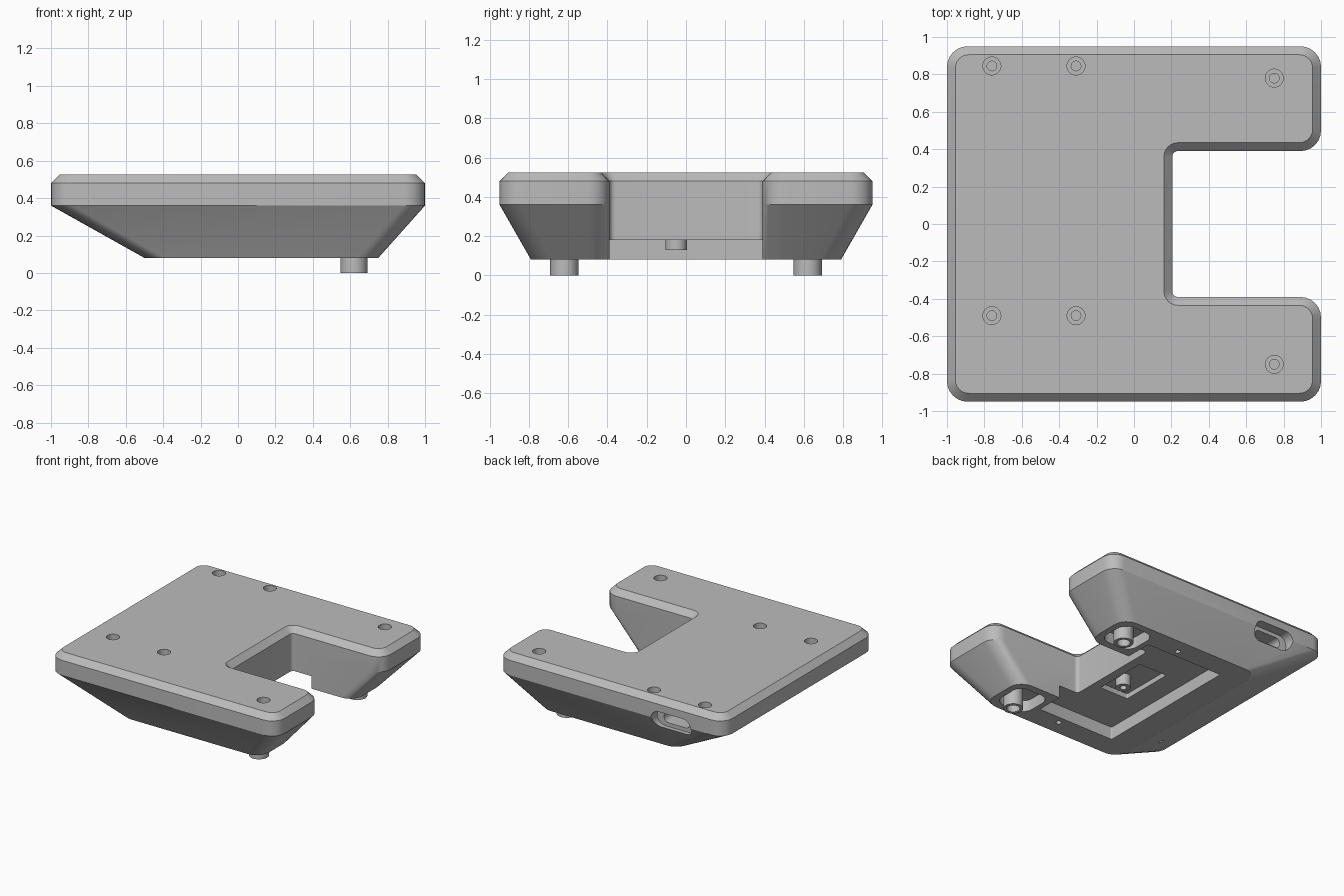
import bpy, bmesh, math
from mathutils import Vector

cube = bpy.data.objects.get("Cube")
if cube:
    bpy.data.objects.remove(cube, do_unlink=True)

grey = bpy.data.materials.new("plain grey")
grey.use_nodes = True
grey.diffuse_color = (0.5, 0.5, 0.5, 1)
grey.node_tree.nodes["Principled BSDF"].inputs["Base Color"].default_value = grey.diffuse_color


def rounded(corners, steps=6):
    """Round each (x, y, radius) corner of an outline with right angles."""
    pts, n = [], len(corners)
    for i, (x, y, r) in enumerate(corners):
        p = Vector((x, y))
        a = (Vector(corners[i - 1][:2]) - p).normalized()
        b = (Vector(corners[(i + 1) % n][:2]) - p).normalized()
        for k in range(steps + 1):
            t = k / steps * math.pi / 2
            pts.append(p + r * (a * (1 - math.sin(t)) + b * (1 - math.cos(t))))
    return pts


def loft(name, rings):
    """Join rings of 3D points into a closed solid."""
    bm = bmesh.new()
    loops = [[bm.verts.new(p) for p in ring] for ring in rings]
    n = len(loops[0])
    for low, high in zip(loops, loops[1:]):
        for i in range(n):
            j = (i + 1) % n
            bm.faces.new((low[i], low[j], high[j], high[i]))
    bm.faces.new(loops[0][::-1])
    bm.faces.new(loops[-1])
    bmesh.ops.recalc_face_normals(bm, faces=bm.faces)
    mesh = bpy.data.meshes.new(name)
    bm.to_mesh(mesh)
    bm.free()
    mesh.materials.append(grey)
    obj = bpy.data.objects.new(name, mesh)
    bpy.context.collection.objects.link(obj)
    return obj


def block(name, x0, x1, y0, y1, z0, z1, r=0.01):
    outline = rounded([(x0, y0, r), (x1, y0, r), (x1, y1, r), (x0, y1, r)])
    return loft(name, [[(p.x, p.y, z) for p in outline] for z in (z0, z1)])


def rod(name, x, y, r, z0, z1, sides=32):
    turn = [math.tau * i / sides for i in range(sides)]
    return loft(name, [[(x + r * math.cos(a), y + r * math.sin(a), z) for a in turn]
                       for z in (z0, z1)])


def port_cutter(x, z, width, height, y0, y1):
    w, h, r = width / 2, height / 2, height / 2 - 0.001
    outline = rounded([(x - w, z - h, r), (x + w, z - h, r), (x + w, z + h, r), (x - w, z + h, r)])
    return loft("port_cutter", [[(p.x, y, p.y) for p in outline] for y in (y0, y1)])


def cut(target, cutter):
    mod = target.modifiers.new("cut", "BOOLEAN")
    mod.operation, mod.solver, mod.object = "DIFFERENCE", "EXACT", cutter
    bpy.context.view_layer.objects.active = target
    bpy.ops.object.modifier_apply(modifier=mod.name)
    bpy.data.objects.remove(cutter, do_unlink=True)


def smooth(obj):
    bpy.ops.object.select_all(action="DESELECT")
    obj.select_set(True)
    bpy.context.view_layer.objects.active = obj
    bpy.ops.object.shade_smooth_by_angle(angle=math.radians(25))


def body_ring(z, left, right, side, notch_x, notch_y, outer_r, inner_r):
    outline = rounded([
        (left, -side, outer_r), (right, -side, outer_r),
        (right, -notch_y, outer_r), (notch_x, -notch_y, inner_r),
        (notch_x, notch_y, inner_r), (right, notch_y, outer_r),
        (right, side, outer_r), (left, side, outer_r)])
    return [(p.x, p.y, z) for p in outline]


# Tapered body with a notch and a chamfered top
body = loft("body", [
    body_ring(0.08, -0.5, 0.75, 0.79, 0.205, 0.39, 0.11, 0.03),
    body_ring(0.36, -1, 1, 0.95, 0.205, 0.39, 0.11, 0.03),
    body_ring(0.48, -1, 1, 0.95, 0.205, 0.39, 0.11, 0.03),
    body_ring(0.525, -0.955, 0.955, 0.905, 0.16, 0.435, 0.07, 0.075)])

# Underside pockets
cut(body, block("pocket_cutter", -0.3, 0.377, -0.61, 0.61, 0, 0.18))
cut(body, block("inset_cutter", -0.12, 0.13, -0.22, 0.22, 0.1, 0.22))
for s in (-1, 1):
    y0, y1 = sorted((s * 0.45, s * 0.73))
    cut(body, block("foot_pocket_cutter", 0.42, 0.7, y0, y1, 0, 0.17, 0.08))

# Counterbored screw holes in the top
for x, y in [(-0.76, 0.845), (-0.31, 0.845), (0.75, 0.78),
             (-0.76, -0.49), (-0.31, -0.49), (0.75, -0.75)]:
    cut(body, rod("screw_head_cutter", x, y, 0.048, 0.48, 0.6))
    cut(body, rod("screw_hole_cutter", x, y, 0.026, 0.42, 0.5, 20))

# Small holes underneath
for x, y in [(0.15, 0.67), (0.15, -0.67), (-0.76, -0.6)]:
    cut(body, rod("pin_hole_cutter", x, y, 0.02, 0, 0.3, 16))

# Recessed port in the back
cut(body, port_cutter(-0.53, 0.35, 0.35, 0.14, 0.87, 1.1))
cut(body, port_cutter(-0.53, 0.35, 0.23, 0.08, 0.7, 0.9))
smooth(body)

# Hollow feet
for side, s in (("left", 1), ("right", -1)):
    foot = rod("foot_" + side, 0.62, s * 0.62, 0.072, 0, 0.18)
    cut(foot, rod("foot_cutter", 0.62, s * 0.62, 0.048, -0.1, 0.1))
    smooth(foot)

# Hollow post in the middle pocket
post = rod("middle_post", 0.06, -0.05, 0.055, 0.13, 0.23)
cut(post, rod("post_cutter", 0.06, -0.05, 0.025, 0, 0.2, 20))
smooth(post)
